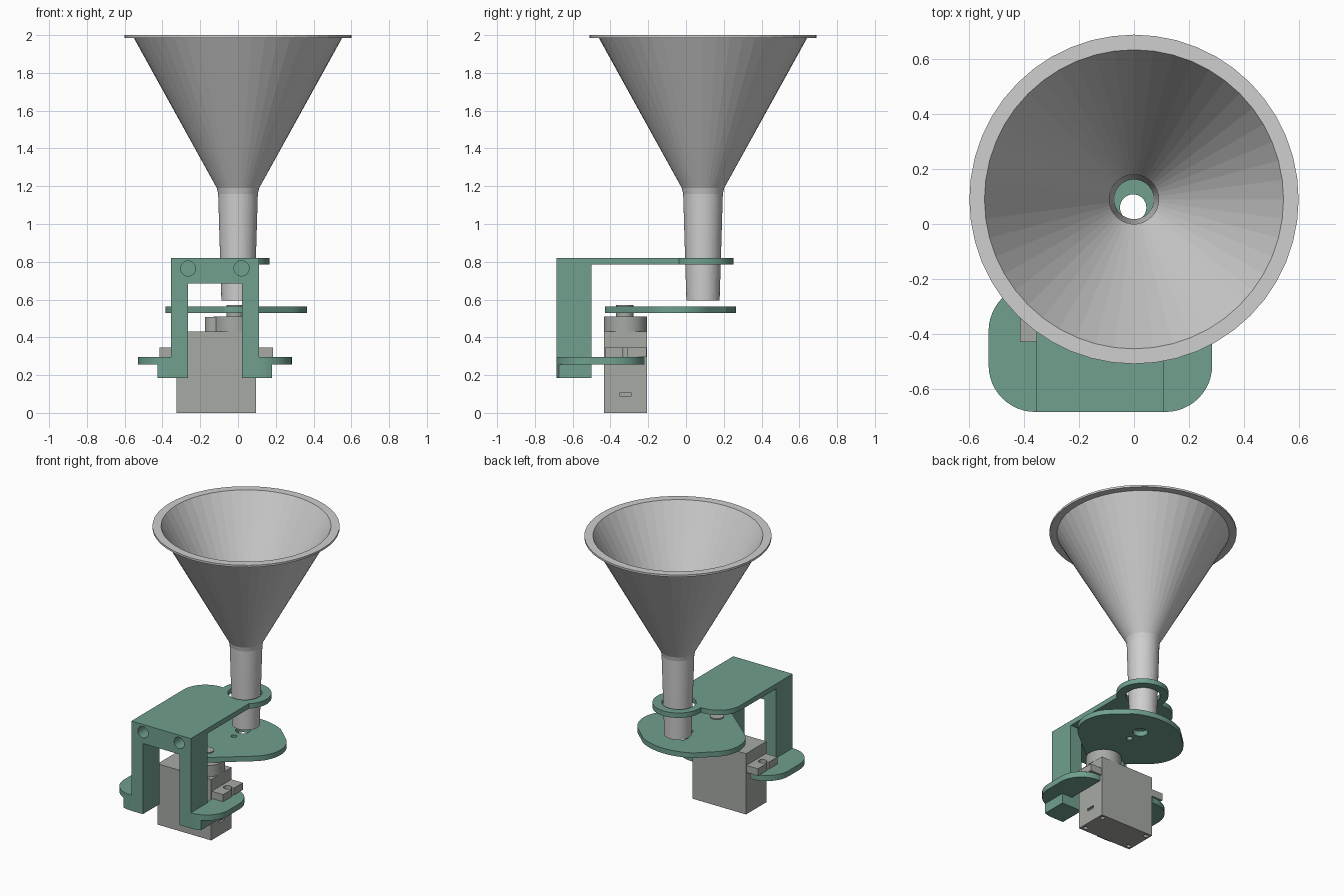
import bpy, bmesh
from math import sin, cos, pi, radians
from mathutils import Vector

cube = bpy.data.objects.get("Cube")
if cube:
    bpy.data.objects.remove(cube, do_unlink=True)


def material(name, rgb):
    m = bpy.data.materials.new(name)
    m.use_nodes = True
    m.diffuse_color = (*rgb, 1)
    m.node_tree.nodes["Principled BSDF"].inputs["Base Color"].default_value = (*rgb, 1)
    return m


GREEN = material("sage green", (0.16, 0.35, 0.27))
GREY = material("servo grey", (0.38, 0.40, 0.37))
PALE = material("funnel grey", (0.62, 0.62, 0.62))


def finish(name, bm, mat):
    bmesh.ops.recalc_face_normals(bm, faces=bm.faces)
    me = bpy.data.meshes.new(name)
    bm.to_mesh(me)
    bm.free()
    me.materials.append(mat)
    ob = bpy.data.objects.new(name, me)
    bpy.context.collection.objects.link(ob)
    return ob


def arc(x, y, r, a0=0, a1=360, n=16):
    return [(x + r * cos(radians(a0 + (a1 - a0) * i / n)),
             y + r * sin(radians(a0 + (a1 - a0) * i / n))) for i in range(n + 1)]


def circle(x, y, r, n=40):
    return arc(x, y, r, n=n)[:-1]


def prism(name, pts, lo, hi, mat, axis="z"):
    """Extrude an outline along z, or an x-z / y-z outline along y / x."""
    place = {"z": lambda a, b: (a, b, lo), "y": lambda a, b: (a, lo, b),
             "x": lambda a, b: (lo, a, b)}[axis]
    bm = bmesh.new()
    face = bm.faces.new([bm.verts.new(place(a, b)) for a, b in pts])
    ext = bmesh.ops.extrude_face_region(bm, geom=[face])["geom"]
    step = Vector([(hi - lo) * (axis == k) for k in "xyz"])
    bmesh.ops.translate(bm, vec=step, verts=[v for v in ext if isinstance(v, bmesh.types.BMVert)])
    return finish(name, bm, mat)


def rect(x0, x1, y0, y1):
    return [(x0, y0), (x1, y0), (x1, y1), (x0, y1)]


def cut(ob, *cutters):
    for c in cutters:
        mod = ob.modifiers.new("cut", "BOOLEAN")
        mod.operation, mod.solver, mod.object = "DIFFERENCE", "EXACT", c
    dg = bpy.context.evaluated_depsgraph_get()
    me = bpy.data.meshes.new_from_object(ob.evaluated_get(dg))
    ob.modifiers.clear()
    ob.data = me
    for c in cutters:
        bpy.data.objects.remove(c, do_unlink=True)


def hull(points):
    pts = sorted(set(points))

    def half(seq):
        out = []
        for p in seq:
            while len(out) > 1 and ((out[-1][0] - out[-2][0]) * (p[1] - out[-2][1])
                                    - (out[-1][1] - out[-2][1]) * (p[0] - out[-2][0])) <= 1e-9:
                out.pop()
            out.append(p)
        return out[:-1]
    return half(pts) + half(pts[::-1])


def flip(pts, mid):
    return [(2 * mid - x, y) for x, y in pts]


# Funnel: closed wall profile spun about the spout axis
FY = 0.09
profile = [(0.088, 0.595), (0.105, 1.16), (0.112, 1.19), (0.552, 1.986), (0.6, 1.986),
           (0.6, 2.0), (0.545, 2.0), (0.09, 1.175), (0.072, 0.595)]
bm = bmesh.new()
SEG = 48
rings = [[bm.verts.new((r * cos(2 * pi * i / SEG), FY + r * sin(2 * pi * i / SEG), z))
          for i in range(SEG)] for r, z in profile]
for k, a in enumerate(rings):
    b = rings[(k + 1) % len(rings)]
    for i in range(SEG):
        j = (i + 1) % SEG
        bm.faces.new((a[i], a[j], b[j], b[i]))
finish("funnel", bm, PALE)

# Bracket frame: two legs joined by a top beam, with screw holes in front
MID = -0.1225
half_u = [(0.02, 0.685), (0.02, 0.185), (0.11, 0.185), (0.11, 0.82)]
frame = prism("bracket_frame", half_u + flip(half_u, MID)[::-1], -0.685, -0.5, GREEN, "y")
cut(frame, *[prism("screw_hole", circle(x, 0.765, 0.04, 32), -0.75, -0.56, GREEN, "y")
             for x in (-0.264, 0.019)])

# Top arm with a ring that holds the spout
arm_outline = ([(-0.355, -0.5), (0.11, -0.5)] + arc(0, 0.085, 0.166, -48, 185, 32)
               + arc(-0.185, -0.1, 0.17, 90, 180, 12))
arm = prism("top_arm", arm_outline, 0.785, 0.82, GREEN)
cut(arm, prism("spout_hole", circle(-0.005, 0.085, 0.11, 48), 0.7, 0.9, GREEN))

# Servo mounting wings and the foot blocks below them
wing = ([(0.1, -0.685)] + arc(0.115, -0.515, 0.17, -90, 0, 12)
        + arc(0.115, -0.39, 0.17, 0, 90, 12) + [(0.1, -0.22)])
foot = [(0.02, -0.685), (0.115, -0.685), (0.15, -0.681), (0.18, -0.672), (0.18, -0.5), (0.02, -0.5)]
for side in ("left", "right"):
    turn = (lambda p: p) if side == "left" else (lambda p: flip(p, MID))
    prism(side + "_wing", turn(wing), 0.255, 0.295, GREEN)
    prism(side + "_foot", turn(foot), 0.185, 0.256, GREEN)

# Dispensing plate: rounded fan around the servo shaft, with two holes
SX, SY = -0.015, -0.325
fan = hull(arc(-0.01, -0.13, 0.395, 60, 120) + circle(SX, SY, 0.105)
           + circle(0.145, -0.047, 0.22, 64) + circle(-0.165, -0.047, 0.22, 64))
plate = prism("dispensing_plate", fan, 0.528, 0.564, GREEN)
cut(plate, prism("drop_hole", circle(-0.003, 0.06, 0.048), 0.4, 0.7, GREEN),
    prism("pin_hole", circle(0, -0.045, 0.02, 24), 0.4, 0.7, GREEN))

# Servo body, with corner screw holes below and a cable slot on the side
SM = -0.115
body = prism("servo_body", rect(-0.325, 0.095, -0.435, -0.207), 0, 0.43, GREY)
screws = [prism("bottom_screw", circle(SM + sx * 0.18, -0.321 + sy * 0.085, 0.015, 16), -0.05, 0.03, GREY)
          for sx in (-1, 1) for sy in (-1, 1)]
slot = prism("cable_slot", rect(-0.35, -0.29, 0.088, 0.107), 0.08, 0.12, GREY, "x")
cut(body, slot, *screws)

# Servo ears with keyhole slots
ear = rect(0.09, 0.185, -0.43, -0.21)
for side in ("left", "right"):
    turn = (lambda p: p) if side == "left" else (lambda p: flip(p, SM))
    tab = prism(side + "_servo_ear", turn(ear), 0.296, 0.346, GREY)
    cut(tab, prism("ear_hole", turn(circle(0.143, -0.322, 0.026, 24)), 0.2, 0.4, GREY),
        prism("ear_slit", turn(rect(0.145, 0.22, -0.334, -0.31)), 0.2, 0.4, GREY))

# Gear housing and output shaft
prism("gear_housing", circle(SX, -0.321, 0.114, 48), 0.43, 0.51, GREY)
prism("idler_housing", circle(-0.125, -0.321, 0.05, 32), 0.43, 0.508, GREY)
prism("output_shaft", circle(SX, SY, 0.046, 32), 0.51, 0.571, GREY)
